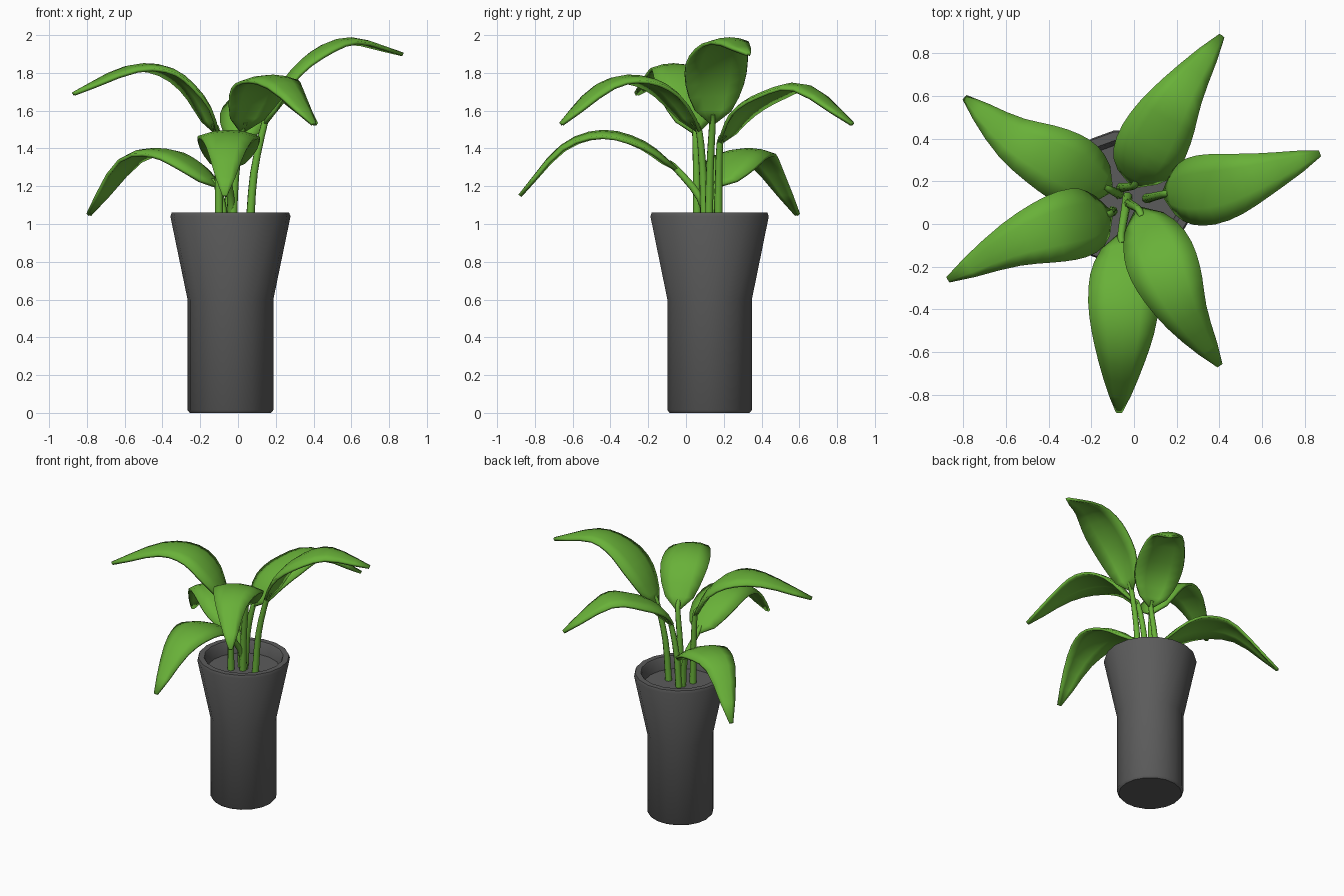
import bpy
import bmesh
import math
from mathutils import Vector

cube = bpy.data.objects.get("Cube")
if cube:
    bpy.data.objects.remove(cube, do_unlink=True)


def make_material(name, colour):
    material = bpy.data.materials.new(name)
    material.use_nodes = True
    material.diffuse_color = colour
    material.node_tree.nodes["Principled BSDF"].inputs["Base Color"].default_value = colour
    return material


pot_grey = make_material("pot grey", (0.105, 0.105, 0.105, 1))
leaf_green = make_material("leaf green", (0.14, 0.44, 0.04, 1))


def finish(name, bm, material, sharp_angle):
    """Turn a bmesh into a smooth shaded object."""
    bmesh.ops.recalc_face_normals(bm, faces=bm.faces)
    mesh = bpy.data.meshes.new(name)
    bm.to_mesh(mesh)
    bm.free()
    mesh.materials.append(material)
    obj = bpy.data.objects.new(name, mesh)
    bpy.context.collection.objects.link(obj)
    bpy.ops.object.select_all(action="DESELECT")
    obj.select_set(True)
    bpy.context.view_layer.objects.active = obj
    bpy.ops.object.shade_smooth_by_angle(angle=math.radians(sharp_angle))
    return obj


def bridge(bm, rings, closed):
    """Join successive rows of vertices with quads."""
    for low, high in zip(rings, rings[1:]):
        count = len(low)
        for i in range(count if closed else count - 1):
            j = (i + 1) % count
            bm.faces.new((low[i], low[j], high[j], high[i]))


def spline(points, steps):
    """Smooth path through the points, with steps samples per span."""
    pts = [Vector(p) for p in points]
    pts = [2 * pts[0] - pts[1]] + pts + [2 * pts[-1] - pts[-2]]
    path = []
    for a, b, c, d in zip(pts, pts[1:], pts[2:], pts[3:]):
        for k in range(steps):
            t = k / steps
            path.append(b + t / 2 * ((c - a) + t * (2 * a - 5 * b + 4 * c - d
                                     + t * (3 * (b - c) + d - a))))
    return path + [pts[-2]]


# Pot: one lathed profile, from the base up over the rim and down to the soil
POT_CENTRE = Vector((-0.04, 0.125, 0))
SIDES = 18
profile = [(0.215, 0), (0.227, 0.015), (0.227, 0.6), (0.318, 1.04), (0.311, 1.06),
           (0.272, 1.06), (0.265, 1.05), (0.25, 0.97)]
bm = bmesh.new()
rings = []
for radius, z in profile:
    ring = []
    for i in range(SIDES):
        a = math.tau * i / SIDES
        ring.append(bm.verts.new(POT_CENTRE + Vector((radius * math.cos(a), radius * math.sin(a), z))))
    rings.append(ring)
bridge(bm, rings, True)
bm.faces.new(rings[0])
bm.faces.new(rings[-1])
finish("pot", bm, pot_grey, 40)


# Leaf: a tapered, slightly arched blade along a drooping midline
def make_leaf(name, midline):
    path = spline(midline, 3)
    last = len(path) - 1
    across_cols = (-1, -0.5, 0, 0.5, 1)
    bm = bmesh.new()
    rows = []
    for i, p in enumerate(path):
        t = i / last
        tangent = path[min(i + 1, last)] - path[max(i - 1, 0)]
        side = Vector((-tangent.y, tangent.x, 0)).normalized()
        up = tangent.cross(side).normalized()
        half = 0.012 + 0.152 * math.sin(math.pi * t ** 0.72) ** 0.85 if 0 < t < 1 else 0.012
        rows.append([bm.verts.new(p + side * half * c - up * 0.2 * half * c * c)
                     for c in across_cols])
    bridge(bm, rows, False)
    leaf = finish(name, bm, leaf_green, 50)
    solid = leaf.modifiers.new("thickness", "SOLIDIFY")
    solid.thickness = 0.018
    solid.offset = 0


# Stem: a tube from the soil that bends into the start of the blade
def make_stem(name, root, midline):
    start = Vector(midline[0])
    inside = Vector(midline[1])
    root = Vector((root[0], root[1], 0.95))
    bend = root.lerp(start, 0.55)
    bend = bend + (Vector((root.x, root.y, bend.z)) - bend) * 0.45
    path = spline([root, bend, start, start.lerp(inside, 0.25)], 3)
    bm = bmesh.new()
    rings = []
    for i, p in enumerate(path):
        tangent = (path[min(i + 1, len(path) - 1)] - path[max(i - 1, 0)]).normalized()
        u = tangent.cross(Vector((0.3, 1, 0))).normalized()
        v = tangent.cross(u)
        radius = 0.024 - 0.01 * i / len(path)
        rings.append([bm.verts.new(p + radius * (u * math.cos(a) + v * math.sin(a)))
                      for a in (math.tau * k / 8 for k in range(8))])
    bridge(bm, rings, True)
    bm.faces.new(rings[0])
    bm.faces.new(rings[-1])
    finish(name, bm, leaf_green, 50)


# Each plant shoot: root on the soil, then the blade midline from base to tip
shoots = {
    "back": ((-0.06, 0.17), [(0, 0.18, 1.43), (0.04, 0.28, 1.6), (0.12, 0.44, 1.7),
                             (0.23, 0.63, 1.73), (0.41, 0.88, 1.53)]),
    "left": ((0.06, 0.12), [(0.14, 0.14, 1.53), (0.24, 0.15, 1.75), (0.4, 0.17, 1.91),
                            (0.6, 0.23, 1.98), (0.87, 0.33, 1.9)]),
    "front_left": ((-0.03, 0.1), [(0.02, 0.07, 1.49), (0.09, -0.08, 1.7), (0.16, -0.25, 1.78),
                                  (0.25, -0.44, 1.74), (0.4, -0.66, 1.53)]),
    "front": ((-0.03, 0.13), [(-0.06, -0.05, 1.29), (-0.05, -0.22, 1.43), (-0.05, -0.44, 1.49),
                              (-0.06, -0.66, 1.41), (-0.07, -0.88, 1.15)]),
    "right": ((-0.1, 0.06), [(-0.11, 0.05, 1.48), (-0.2, 0.02, 1.68), (-0.36, -0.02, 1.82),
                             (-0.58, -0.1, 1.83), (-0.87, -0.26, 1.69)]),
    "back_right": ((-0.07, 0.14), [(-0.11, 0.16, 1.2), (-0.23, 0.22, 1.32), (-0.38, 0.3, 1.39),
                                   (-0.58, 0.41, 1.35), (-0.79, 0.59, 1.05)]),
}
for place, (root, midline) in shoots.items():
    make_leaf(place + "_leaf", midline)
    make_stem(place + "_stem", root, midline)
